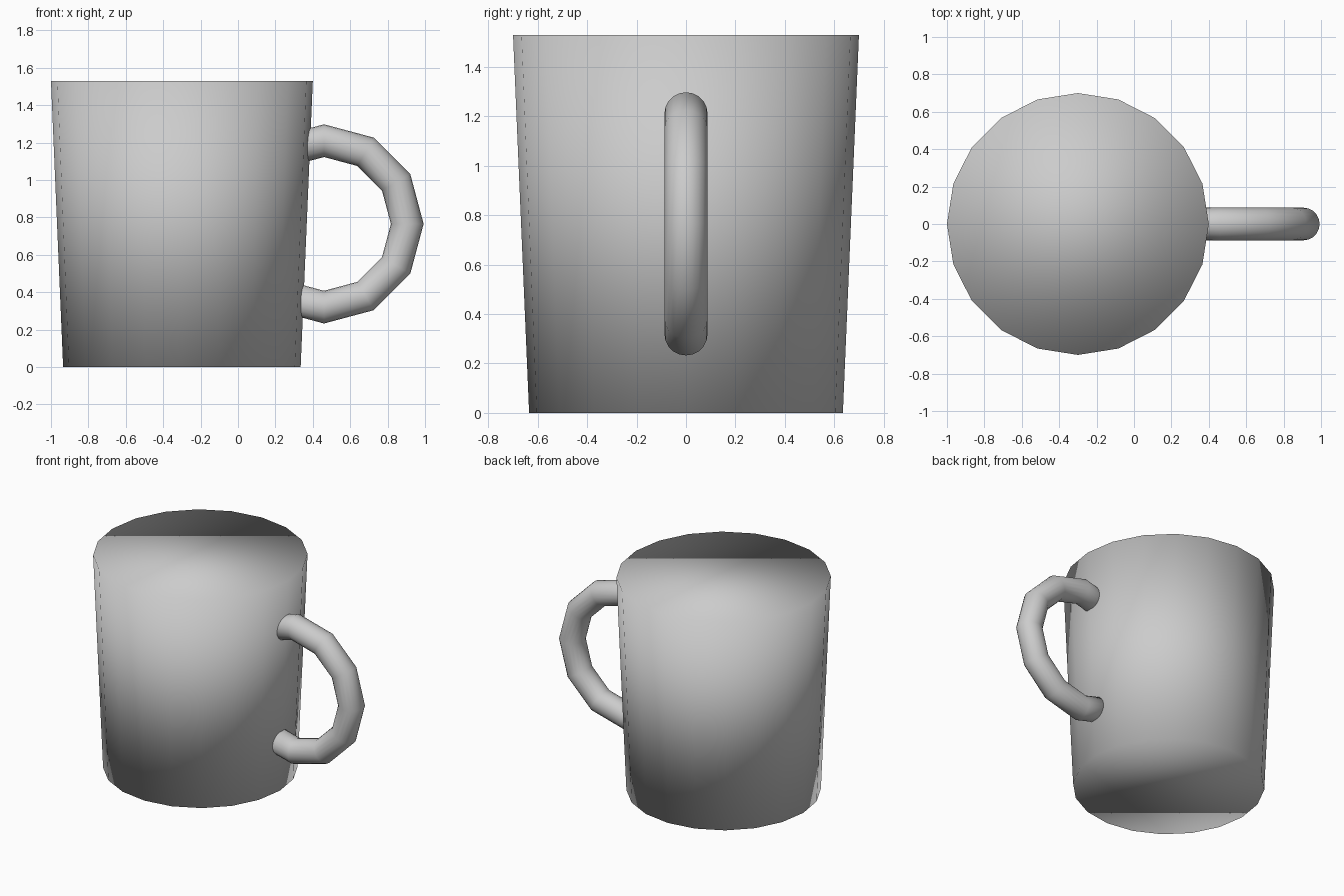
import bpy, bmesh
from math import sin, cos, radians, tau

if "Cube" in bpy.data.objects:
    bpy.data.objects.remove(bpy.data.objects["Cube"])


def make_object(name, bm):
    bmesh.ops.recalc_face_normals(bm, faces=bm.faces[:])
    for f in bm.faces:
        f.smooth = True
    mesh = bpy.data.meshes.new(name)
    bm.to_mesh(mesh)
    bm.free()
    obj = bpy.data.objects.new(name, mesh)
    bpy.context.collection.objects.link(obj)
    return obj


def loft(bm, rings):
    """Skin closed rings of points into a capped tube."""
    loops = [[bm.verts.new(p) for p in ring] for ring in rings]
    for a, b in zip(loops, loops[1:]):
        for i in range(len(a)):
            j = (i + 1) % len(a)
            bm.faces.new((a[i], a[j], b[j], b[i]))
    bm.faces.new(loops[0])
    bm.faces.new(loops[-1])


# Tapered solid body, 20 sides, fully smooth shaded including the caps
SIDES = 20
bm = bmesh.new()
loft(bm, [[(-0.30 + r * cos(tau * i / SIDES), r * sin(tau * i / SIDES), z)
           for i in range(SIDES)]
          for r, z in ((0.635, 0.0), (0.70, 1.53))])
make_object("mug_body", bm)

# Handle: part of a 12-segment ring whose ends sink into the body
CX, CZ, MAJOR, MINOR, TUBE = 0.46, 0.765, 0.445, 0.0875, 20
rings = []
for deg in range(-120, 121, 30):
    a = radians(deg)
    ring = []
    for k in range(TUBE):
        t = tau * k / TUBE
        d = MAJOR + MINOR * cos(t)
        ring.append((CX + d * cos(a), MINOR * sin(t), CZ + d * sin(a)))
    rings.append(ring)
bm = bmesh.new()
loft(bm, rings)
make_object("handle", bm)
